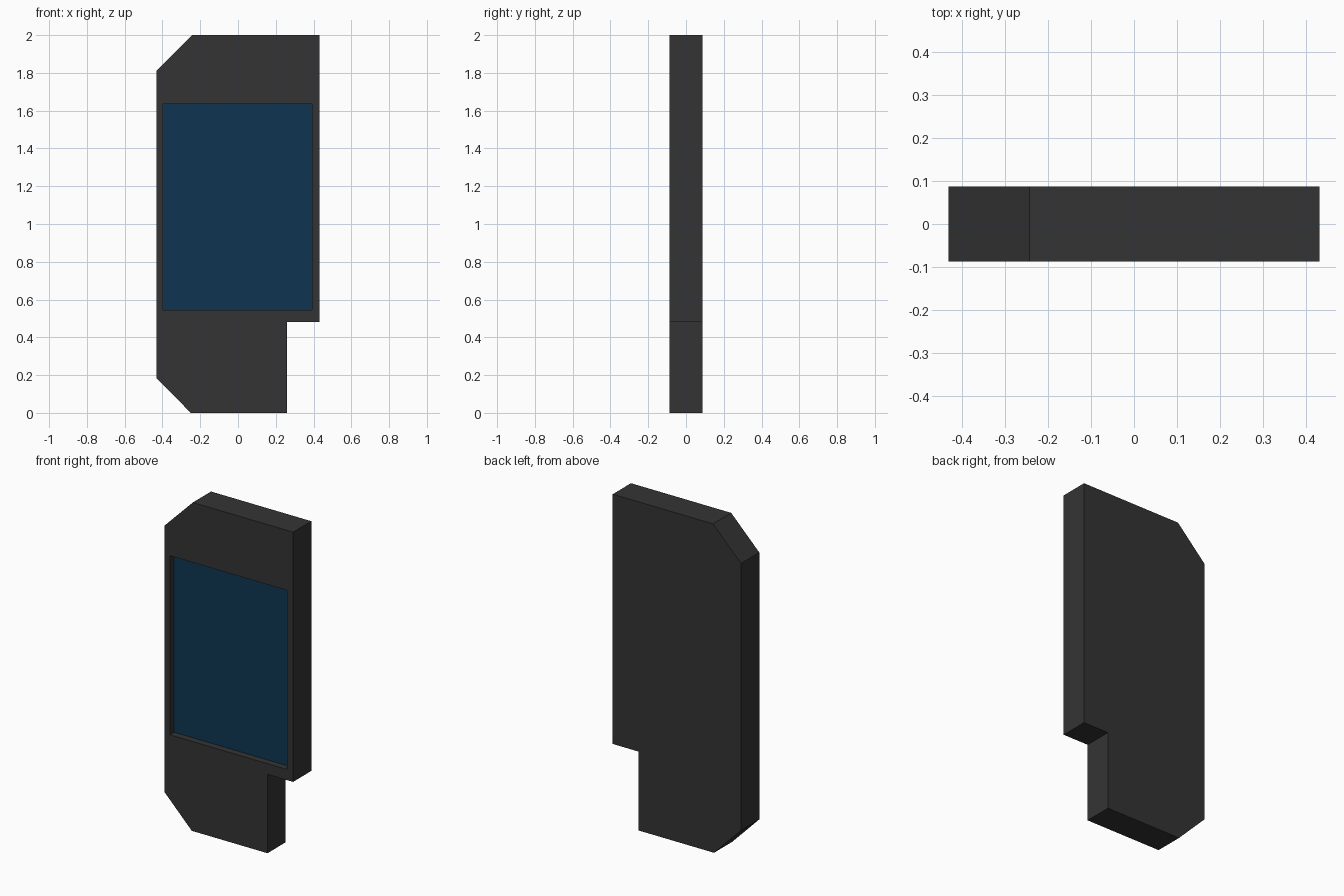
import bpy, bmesh

if "Cube" in bpy.data.objects:
    bpy.data.objects.remove(bpy.data.objects["Cube"])


def material(name, colour):
    m = bpy.data.materials.new(name)
    m.diffuse_color = colour
    m.use_nodes = True
    m.node_tree.nodes["Principled BSDF"].inputs["Base Color"].default_value = m.diffuse_color
    return m


def prism(name, profile, y0, y1):
    """Extrude an x/z outline from y0 to y1."""
    bm = bmesh.new()
    face = bm.faces.new([bm.verts.new((x, y0, z)) for x, z in profile])
    out = bmesh.ops.extrude_face_region(bm, geom=[face])
    verts = [g for g in out["geom"] if isinstance(g, bmesh.types.BMVert)]
    bmesh.ops.translate(bm, verts=verts, vec=(0, y1 - y0, 0))
    bmesh.ops.recalc_face_normals(bm, faces=bm.faces)
    mesh = bpy.data.meshes.new(name)
    bm.to_mesh(mesh)
    bm.free()
    obj = bpy.data.objects.new(name, mesh)
    bpy.context.collection.objects.link(obj)
    return obj


dark = material("dark grey", (0.034, 0.034, 0.034, 1))
blue = material("screen blue", (0.0044, 0.036, 0.084, 1))
clear = material("clear top", (0.034, 0.034, 0.034, 0.25))

HALF = 0.0875       # half thickness
FLOOR = -0.047      # y of the recessed screen

# Body slab with two cut corners and a notch
body = prism("body", [(-0.243, 2), (0.432, 2), (0.432, 0.48), (0.26, 0.48),
                      (0.26, 0), (-0.25, 0), (-0.432, 0.185), (-0.432, 1.81)],
             -HALF, HALF)

# Screen recess cut into the front
cutter = prism("recess_cutter", [(-0.397, 0.545), (0.392, 0.545),
                                 (0.392, 1.635), (-0.397, 1.635)], -0.2, FLOOR)
cutter.hide_render = True
mod = body.modifiers.new("recess", "BOOLEAN")
mod.operation = "DIFFERENCE"
mod.solver = "EXACT"
mod.object = cutter
bpy.context.view_layer.objects.active = body
bpy.ops.object.modifier_apply(modifier=mod.name)
bpy.data.objects.remove(cutter)

# Colours: recess floor is the screen, topmost face is clear
body.data.materials.clear()
for m in (dark, blue, clear):
    body.data.materials.append(m)
for p in body.data.polygons:
    p.material_index = 0
    if p.normal.y < -0.9 and abs(p.center.y - FLOOR) < 0.005:
        p.material_index = 1
    elif p.normal.z > 0.9 and p.center.z > 1.99:
        p.material_index = 2
